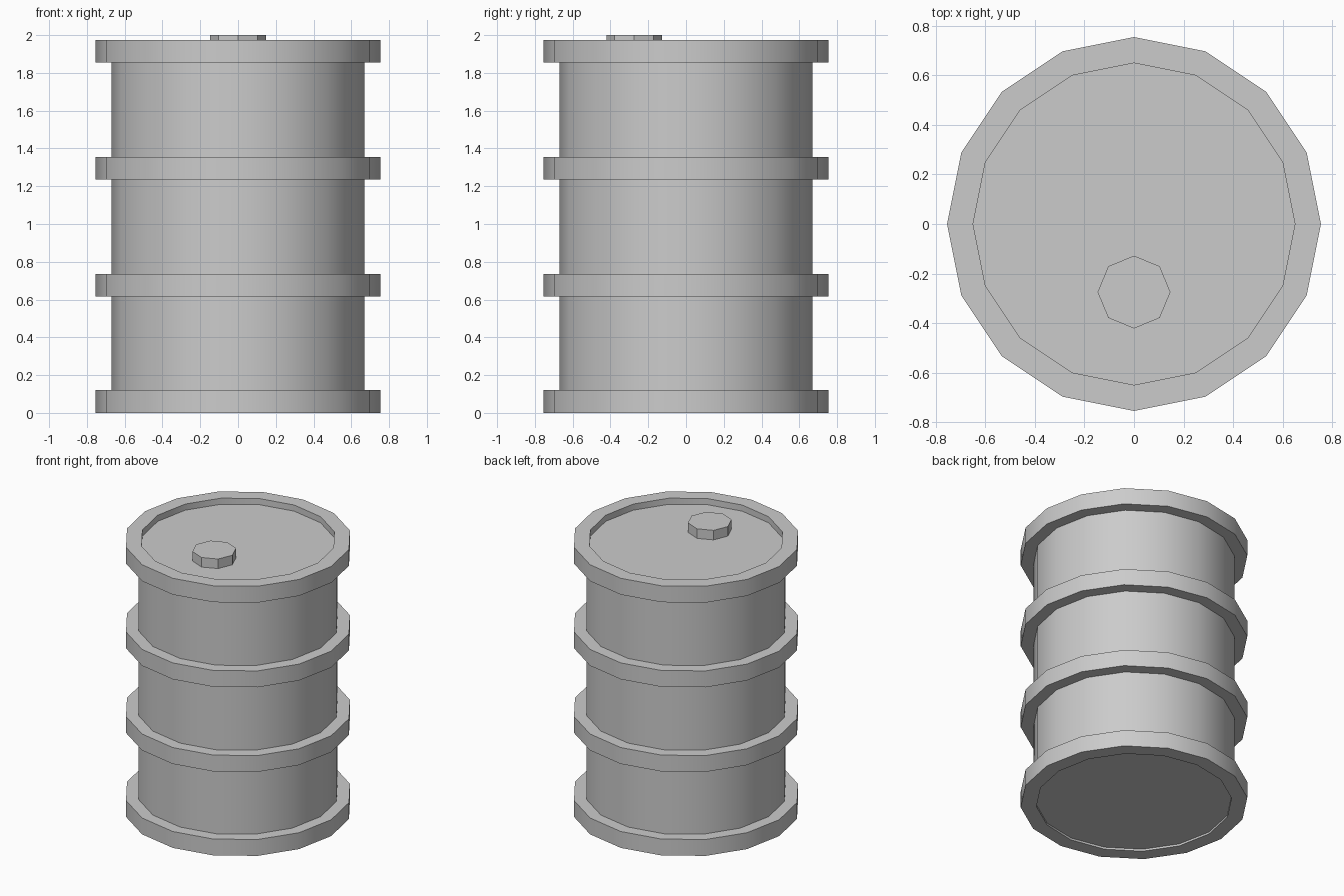
import bpy, bmesh, math

if "Cube" in bpy.data.objects:
    bpy.data.objects.remove(bpy.data.objects["Cube"])

grey = bpy.data.materials.new("plain grey")
grey.diffuse_color = (0.6, 0.6, 0.6, 1)
grey.use_nodes = True
grey.node_tree.nodes["Principled BSDF"].inputs["Base Color"].default_value = grey.diffuse_color


def lathe(name, profile, sides, center=(0, 0), closed=False):
    """Revolve (radius, z) points; an open profile is capped at both ends."""
    bm = bmesh.new()
    loops = []
    for r, z in profile:
        loops.append([bm.verts.new((center[0] + r * math.cos(2 * math.pi * i / sides),
                                    center[1] + r * math.sin(2 * math.pi * i / sides), z))
                      for i in range(sides)])
    pairs = list(zip(loops, loops[1:]))
    if closed:
        pairs.append((loops[-1], loops[0]))
    else:
        bm.faces.new(loops[0])
        bm.faces.new(loops[-1])
    for a, b in pairs:
        for i in range(sides):
            j = (i + 1) % sides
            bm.faces.new((a[i], a[j], b[j], b[i]))
    bmesh.ops.recalc_face_normals(bm, faces=bm.faces)
    me = bpy.data.meshes.new(name)
    bm.to_mesh(me)
    bm.free()
    me.materials.append(grey)
    ob = bpy.data.objects.new(name, me)
    bpy.context.collection.objects.link(ob)
    bpy.ops.object.select_all(action='DESELECT')
    ob.select_set(True)
    bpy.context.view_layer.objects.active = ob
    bpy.ops.object.shade_smooth_by_angle(angle=math.radians(30))
    return ob


# drum wall with recessed lid and bottom
lathe("drum_body", [(0.67, 0.015), (0.67, 1.93)], 16)

# rims and hoops
for name, z in (("bottom_rim", 0), ("lower_hoop", 0.615),
                ("upper_hoop", 1.235), ("top_rim", 1.855)):
    lathe(name, [(0.65, z), (0.755, z), (0.755, z + 0.12), (0.65, z + 0.12)],
          16, closed=True)

# filler cap on the lid
lathe("filler_cap", [(0.147, 1.92), (0.147, 2.0)], 8, center=(0, -0.275))
